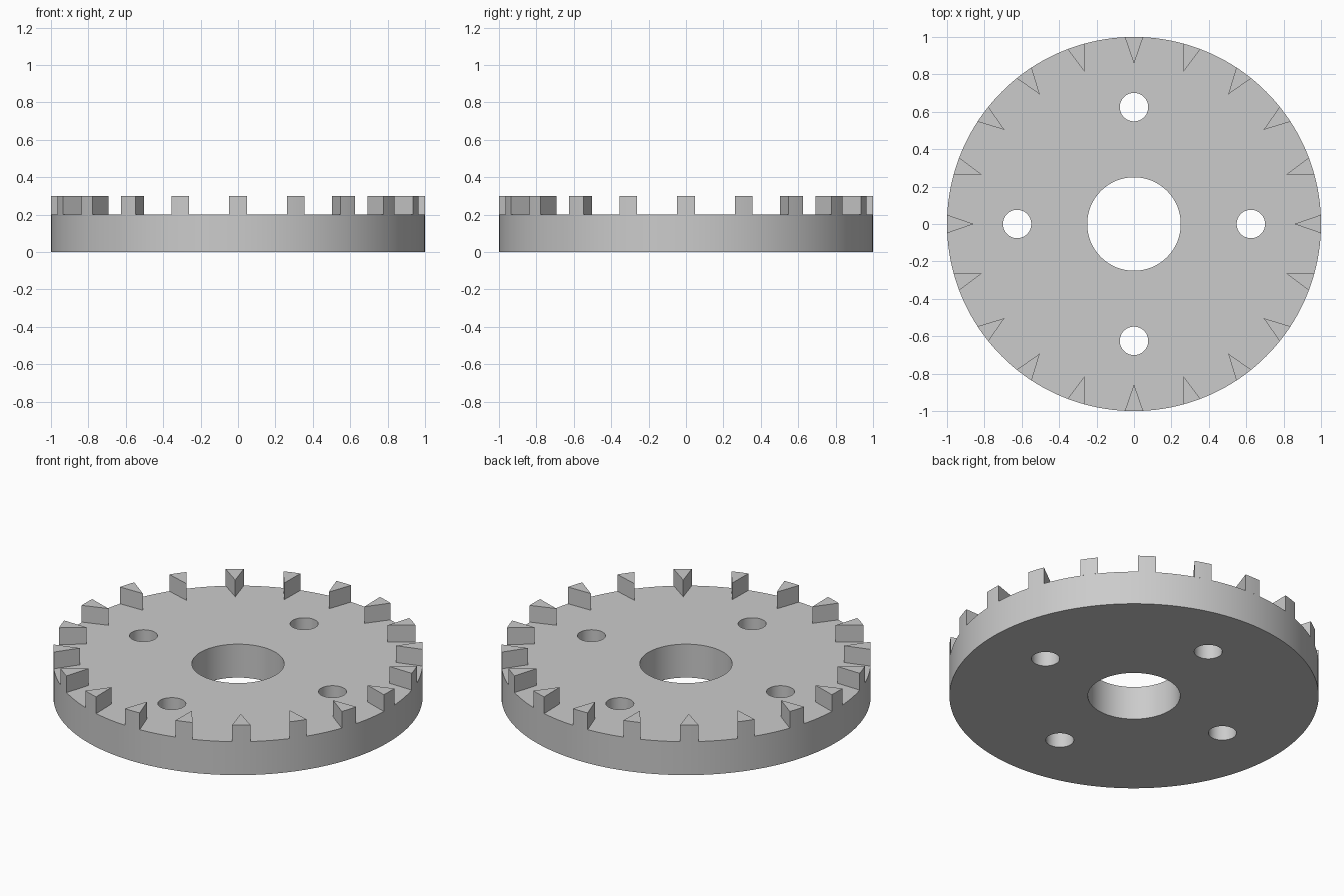
import bpy, bmesh, math

if "Cube" in bpy.data.objects:
    bpy.data.objects.remove(bpy.data.objects["Cube"])

grey = bpy.data.materials.new("plain_grey")
grey.diffuse_color = (0.6, 0.6, 0.6, 1)
grey.use_nodes = True
grey.node_tree.nodes["Principled BSDF"].inputs["Base Color"].default_value = grey.diffuse_color


def cylinder(name, r, z0, z1, x=0, y=0, sides=64):
    bpy.ops.mesh.primitive_cylinder_add(vertices=sides, radius=r, depth=z1 - z0,
                                        location=(x, y, (z0 + z1) / 2))
    ob = bpy.context.object
    ob.name = name
    ob.data.materials.append(grey)
    return ob


# Flat disc
disc = cylinder("disc", 1, 0, 0.2, sides=160)

# Centre bore and four bolt holes
holes = [("bore_cutter", 0.25, 0, 0)]
for i in range(4):
    a = i * math.pi / 2
    holes.append((f"bolt_cutter_{i}", 0.076, 0.625 * math.cos(a), 0.625 * math.sin(a)))
for name, r, x, y in holes:
    cutter = cylinder(name, r, -0.1, 0.3, x, y)
    mod = disc.modifiers.new(name, 'BOOLEAN')
    mod.operation, mod.solver, mod.object = 'DIFFERENCE', 'EXACT', cutter
    bpy.context.view_layer.objects.active = disc
    bpy.ops.object.modifier_apply(modifier=name)
    bpy.data.objects.remove(cutter)

# Ring of 20 wedge teeth standing on the rim, points facing inwards
bm = bmesh.new()
half = math.asin(0.049)
for i in range(20):
    a = i * math.tau / 20
    plan = [(0.857, a)] + [(1, a + half * t) for t in (-1, -0.5, 0, 0.5, 1)]
    low, high = [[bm.verts.new((r * math.cos(b), r * math.sin(b), z)) for r, b in plan]
                 for z in (0.2, 0.3)]
    bm.faces.new(high)
    for k in range(len(plan)):
        n = (k + 1) % len(plan)
        bm.faces.new((low[k], low[n], high[n], high[k]))
mesh = bpy.data.meshes.new("rim_teeth")
bm.to_mesh(mesh)
bm.free()
mesh.materials.append(grey)
teeth = bpy.data.objects.new("rim_teeth", mesh)
bpy.context.collection.objects.link(teeth)

# Smooth round walls, crisp edges
for ob in (disc, teeth):
    bpy.ops.object.select_all(action='DESELECT')
    ob.select_set(True)
    bpy.context.view_layer.objects.active = ob
    bpy.ops.object.shade_smooth_by_angle(angle=math.radians(30))
